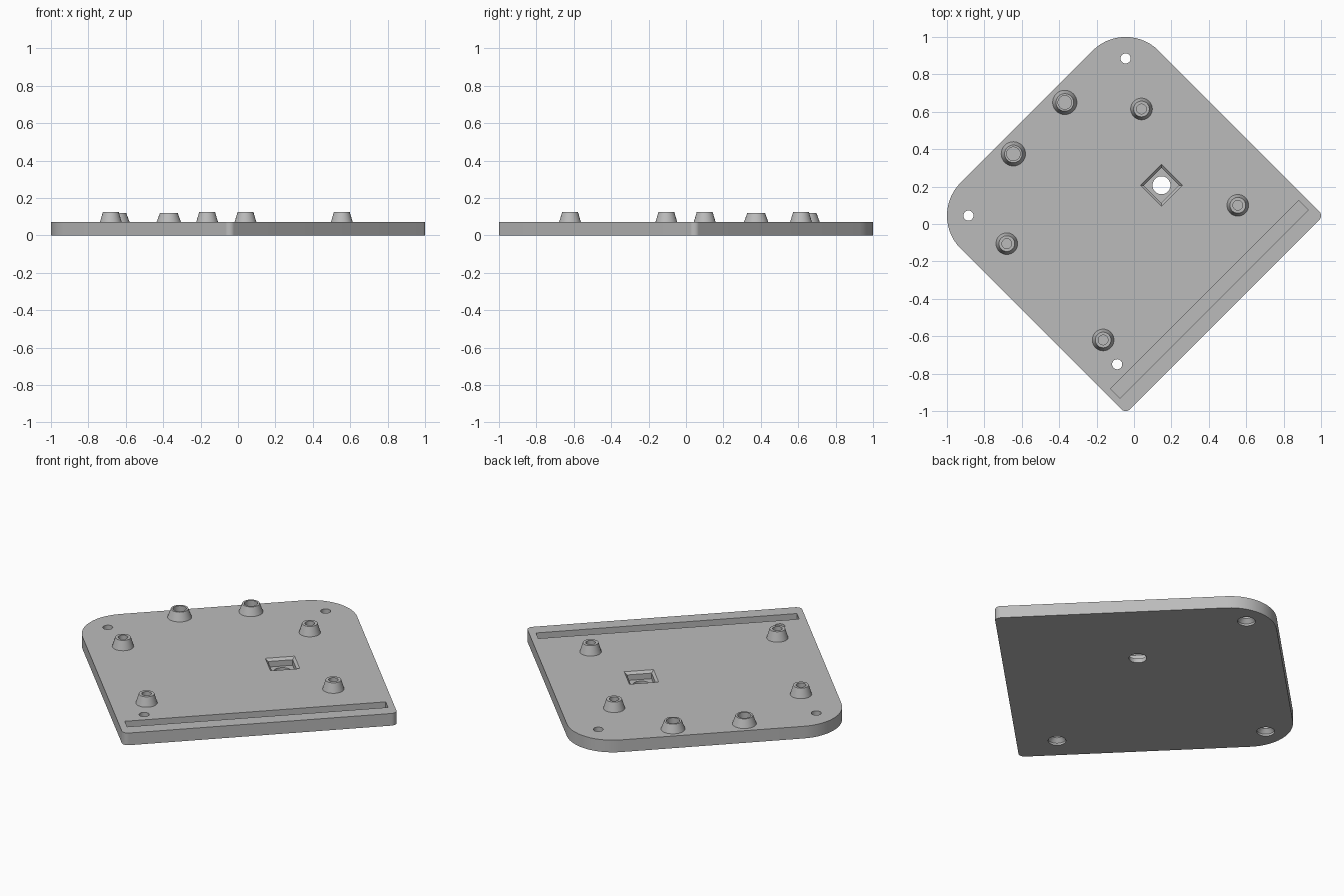
import bpy, bmesh, math
from mathutils import Vector, Matrix

cube = bpy.data.objects.get("Cube")
if cube:
    bpy.data.objects.remove(cube, do_unlink=True)

TOP = 0.072                                   # plate thickness
TURN = Matrix.Rotation(math.radians(45), 4, "Z")

grey = bpy.data.materials.new("plain grey")
grey.use_nodes = True
colour = (0.5, 0.5, 0.5, 1)
grey.diffuse_color = colour
grey.node_tree.nodes["Principled BSDF"].inputs["Base Color"].default_value = colour


def make(name, bm):
    bmesh.ops.recalc_face_normals(bm, faces=bm.faces)
    mesh = bpy.data.meshes.new(name)
    bm.to_mesh(mesh)
    bm.free()
    mesh.materials.append(grey)
    obj = bpy.data.objects.new(name, mesh)
    bpy.context.collection.objects.link(obj)
    return obj


def select(obj):
    bpy.ops.object.select_all(action="DESELECT")
    obj.select_set(True)
    bpy.context.view_layer.objects.active = obj


def loft(name, rings):
    """Solid through equal-length rings of points."""
    bm = bmesh.new()
    loops = [[bm.verts.new(p) for p in ring] for ring in rings]
    n = len(loops[0])
    for a, b in zip(loops, loops[1:]):
        for i in range(n):
            j = (i + 1) % n
            bm.faces.new((a[i], a[j], b[j], b[i]))
    bm.faces.new(loops[0][::-1])
    bm.faces.new(loops[-1])
    return make(name, bm)


def circle(x, y, r, z, n=40):
    return [Vector((x + r * math.cos(math.tau * i / n),
                    y + r * math.sin(math.tau * i / n), z)) for i in range(n)]


def box_ring(u0, u1, v0, v1, z):
    """Rectangle aligned with the turned plate."""
    return [TURN @ Vector((u, v, z))
            for u, v in ((u0, v0), (u1, v0), (u1, v1), (u0, v1))]


def drill(x, y, profile):
    return loft("drill_cutter", [circle(x, y, r, z) for r, z in profile])


def cut(target, cutter):
    cutter.hide_render = True
    mod = target.modifiers.new("cut", "BOOLEAN")
    mod.operation, mod.solver, mod.object = "DIFFERENCE", "EXACT", cutter
    select(target)
    bpy.ops.object.modifier_apply(modifier=mod.name)
    bpy.data.objects.remove(cutter, do_unlink=True)


def plate_ring(z):
    """Square with two wide and two tight rounded corners."""
    u, v0, v1, big, small = 0.7485, -0.685, 0.812, 0.25, 0.033
    corners = ((u - big, v1 - big, big, 0), (big - u, v1 - big, big, 90),
               (small - u, v0 + small, small, 180), (u - small, v0 + small, small, 270))
    ring = []
    for cu, cv, r, start in corners:
        for i in range(15):
            a = math.radians(start + 90 * i / 14)
            ring.append(TURN @ Vector((cu + r * math.cos(a), cv + r * math.sin(a), z)))
    return ring


def boss(name, x, y, base, top, hole, height):
    """Tapered standoff with a bore."""
    bm = bmesh.new()
    profile = ((base, TOP), (top, height), (hole, height), (hole, TOP))
    loops = [[bm.verts.new(p) for p in circle(x, y, r, z)] for r, z in profile]
    for a, b in zip(loops, loops[1:]):
        for i in range(len(a)):
            j = (i + 1) % len(a)
            bm.faces.new((a[i], a[j], b[j], b[i]))
    return make(name, bm)


# Base plate
plate = loft("base_plate", [plate_ring(0), plate_ring(TOP)])
parts = [plate]

# Long groove beside the straight edge
cut(plate, loft("groove_cutter", [box_ring(-0.711, 0.711, -0.605, -0.534, z)
                                  for z in (0.025, 0.2)]))

# Square pocket with chamfered rim and a round hole through its floor
px, py = 0.147, 0.207
pu, pv = (px + py) / math.sqrt(2), (py - px) / math.sqrt(2)
cut(plate, loft("pocket_cutter", [box_ring(pu - h, pu + h, pv - h, pv + h, z)
                                  for h, z in ((0.067, 0.025), (0.067, TOP - 0.014),
                                               (0.08, TOP), (0.08, 0.2))]))
cut(plate, drill(px, py, ((0.048, -0.1), (0.048, 0.05))))

# Countersunk mounting holes
for x, y in ((-0.045, 0.885), (-0.885, 0.045), (-0.09, -0.75)):
    cut(plate, drill(x, y, ((0.048, -0.1), (0.048, 0.012), (0.027, 0.034), (0.027, 0.2))))

# Standoffs, four small and two wide
small = ((0.04, 0.615), (0.555, 0.1), (-0.68, -0.105), (-0.165, -0.62))
wide = ((-0.37, 0.65), (-0.645, 0.375))
for name, places, size in (("small_standoff", small, (0.058, 0.042, 0.026, 0.126)),
                           ("wide_standoff", wide, (0.065, 0.047, 0.036, 0.121))):
    for x, y in places:
        cut(plate, drill(x, y, ((size[2], 0.03), (size[2], 0.2))))
        parts.append(boss(name, x, y, *size))

for obj in parts:
    select(obj)
    bpy.ops.object.shade_smooth_by_angle(angle=math.radians(30))
